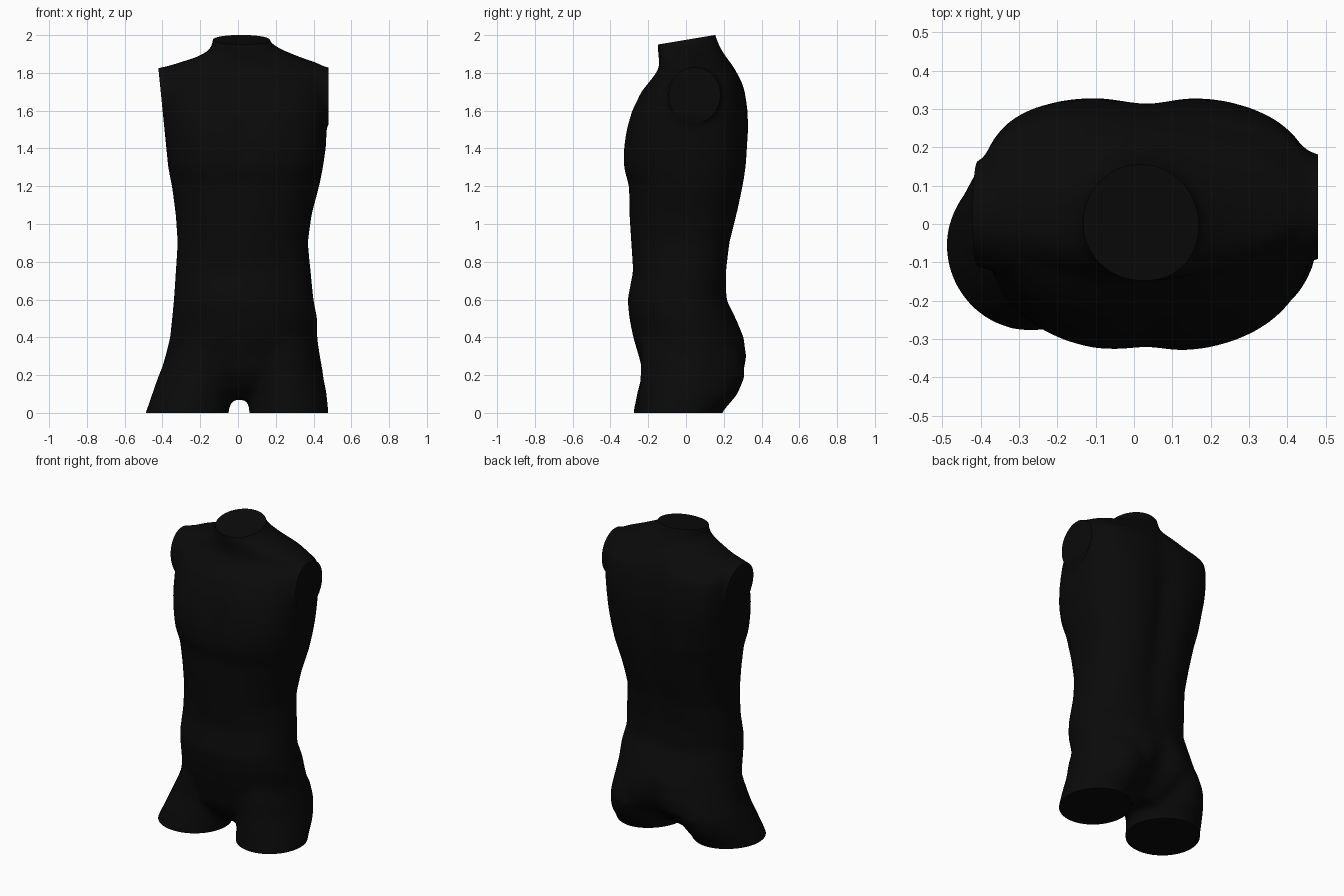
import bpy
import bmesh
import math
from mathutils import Vector

cube = bpy.data.objects.get("Cube")
if cube:
    bpy.data.objects.remove(cube, do_unlink=True)

SEGMENTS = 48
MIDLINE = 0.03


def signed_power(value, power):
    return math.copysign(abs(value) ** power, value)


def bump(value, centre, width):
    return math.exp(-((value - centre) / width) ** 2)


def ramp(z, low, high, start, end):
    """Blend from start to end as z climbs from low to high."""
    t = min(max((z - low) / (high - low), 0), 1)
    return start + (end - start) * t


def loft(bm, rings):
    """Skin a closed solid through rings of points."""
    loops = [[bm.verts.new(p) for p in ring] for ring in rings]
    for low, high in zip(loops, loops[1:]):
        for i in range(SEGMENTS):
            j = (i + 1) % SEGMENTS
            bm.faces.new((low[i], low[j], high[j], high[i]))
    bm.faces.new(loops[0][::-1])
    bm.faces.new(loops[-1])


def section(z, left, right, front, back, front_power=2.0, back_power=2.0, skew=0.0):
    """Rounded cross-section, squarer where the power is higher."""
    points = []
    for i in range(SEGMENTS):
        angle = math.tau * i / SEGMENTS
        c, s = math.cos(angle), math.sin(angle)
        power = back_power if s > 0 else front_power
        if s > 0 and c < 0:
            power += skew
        x = (left + right) / 2 + (right - left) / 2 * signed_power(c, 2 / power)
        y = (front + back) / 2 + (back - front) / 2 * signed_power(s, 2 / power)
        points.append((x, y, z))
    return points


def trunk_section(z, *extents):
    """Cross-section creased along the spine and breastbone."""
    front_power = ramp(z, 0.9, 1.5, 2.08, 2.5)
    back_power = ramp(z, 0.4, 0.7, 1.95, 2.5) + ramp(z, 1.1, 1.6, 0, 0.4)
    skew = ramp(z, 1.2, 1.6, 0, 0.6)
    points = []
    for x, y, z in section(z, *extents, front_power, back_power, skew):
        if y > 0:
            depth = 0.035 * bump(z, 1.2, 0.5) + 0.06 * bump(z, 0.2, 0.17)
            y -= depth * bump(x, MIDLINE, 0.08)
        else:
            y += 0.025 * bump(z, 1.45, 0.2) * bump(x, MIDLINE, 0.06)
        points.append((x, y, z))
    return points


# Torso: height, right side, left side, front, back
TRUNK = [
    (0.07, -0.22, 0.26, -0.10, 0.15),
    (0.14, -0.34, 0.38, -0.18, 0.25),
    (0.22, -0.41, 0.45, -0.23, 0.325),
    (0.30, -0.385, 0.435, -0.25, 0.34),
    (0.40, -0.36, 0.42, -0.28, 0.32),
    (0.50, -0.35, 0.42, -0.30, 0.27),
    (0.60, -0.34, 0.40, -0.31, 0.22),
    (0.75, -0.33, 0.385, -0.28, 0.22),
    (0.90, -0.32, 0.37, -0.29, 0.24),
    (1.05, -0.33, 0.39, -0.30, 0.28),
    (1.20, -0.35, 0.43, -0.305, 0.31),
    (1.30, -0.37, 0.45, -0.335, 0.325),
    (1.40, -0.38, 0.465, -0.335, 0.33),
    (1.50, -0.39, 0.47, -0.32, 0.335),
    (1.60, -0.395, 0.475, -0.29, 0.33),
    (1.70, -0.40, 0.475, -0.24, 0.315),
    (1.76, -0.40, 0.475, -0.19, 0.295),
]
# Shoulder slope and neck
NECK = [
    (1.81, -0.40, 0.47, -0.15, 0.265),
    (1.85, -0.33, 0.43, -0.14, 0.24),
    (1.88, -0.23, 0.34, -0.145, 0.215),
    (1.92, -0.15, 0.24, -0.15, 0.19),
    (1.96, -0.135, 0.17, -0.15, 0.17),
    (2.10, -0.12, 0.145, -0.15, 0.125),
]
# Thigh stumps, run past the ground so they can be cut flat
RIGHT_THIGH = [
    (-0.10, -0.52, -0.05, -0.28, 0.16),
    (0.00, -0.49, -0.05, -0.28, 0.17),
    (0.10, -0.455, -0.03, -0.26, 0.25),
    (0.20, -0.42, 0.00, -0.235, 0.30),
    (0.30, -0.37, 0.00, -0.23, 0.29),
    (0.42, -0.31, -0.02, -0.22, 0.22),
]
LEFT_THIGH = [
    (-0.10, 0.06, 0.48, -0.26, 0.18),
    (0.00, 0.06, 0.48, -0.26, 0.19),
    (0.10, 0.05, 0.47, -0.25, 0.275),
    (0.20, 0.03, 0.45, -0.24, 0.315),
    (0.30, 0.03, 0.43, -0.24, 0.30),
    (0.42, 0.05, 0.38, -0.23, 0.22),
]

bm = bmesh.new()
loft(bm, [trunk_section(*row) for row in TRUNK] + [section(*row) for row in NECK])
for thigh in (RIGHT_THIGH, LEFT_THIGH):
    loft(bm, [section(*row, back_power=1.85) for row in thigh])

# Arm stumps, widening into the shoulders
for root, tip, depth in ((0.30, 0.56, 0.045), (-0.22, -0.49, 0.025)):
    rings = []
    for x, radius in ((root, 0.19), (tip, 0.125)):
        rings.append([(x, depth + 0.95 * radius * math.cos(math.tau * i / SEGMENTS),
                       1.685 + radius * math.sin(math.tau * i / SEGMENTS))
                      for i in range(SEGMENTS)])
    loft(bm, rings)

bmesh.ops.recalc_face_normals(bm, faces=bm.faces)
mesh = bpy.data.meshes.new("torso")
bm.to_mesh(mesh)
bm.free()
torso = bpy.data.objects.new("torso", mesh)
bpy.context.collection.objects.link(torso)
bpy.ops.object.select_all(action="DESELECT")
bpy.context.view_layer.objects.active = torso
torso.select_set(True)

# Merge the volumes into one soft skin
remesh = torso.modifiers.new("merge", "REMESH")
remesh.mode = "VOXEL"
remesh.voxel_size = 0.016
smooth = torso.modifiers.new("soften", "SMOOTH")
smooth.factor = 0.5
smooth.iterations = 14
for name in ("merge", "soften"):
    bpy.ops.object.modifier_apply(modifier=name)

# Cut the thighs, arms and neck flat
bm = bmesh.new()
bm.from_mesh(torso.data)


def cut(point, normal, floor):
    faces = [f for f in bm.faces if f.calc_center_median().z > floor]
    edges = {e for f in faces for e in f.edges}
    verts = {v for f in faces for v in f.verts}
    bmesh.ops.bisect_plane(bm, geom=list(verts) + list(edges) + faces,
                           plane_co=Vector(point),
                           plane_no=Vector(normal).normalized(),
                           clear_outer=True)
    rim = [e for e in bm.edges if e.is_boundary]
    if rim:
        bmesh.ops.holes_fill(bm, edges=rim, sides=0)


cut((0, 0, 0), (0, 0, -1), -1)
cut((0.48, 0, 1.68), (1, 0, 0), 1.3)
cut((-0.407, 0, 1.68), (-1, 0, -0.1), 1.3)
cut((0, 0.15, 2), (0, -0.05, 0.3), 1.6)
bmesh.ops.recalc_face_normals(bm, faces=bm.faces)
bm.to_mesh(torso.data)
bm.free()

# Single dark colour
black = bpy.data.materials.new("matte black")
black.use_nodes = True
colour = (0.003, 0.003, 0.003, 1)
black.diffuse_color = colour
black.node_tree.nodes["Principled BSDF"].inputs["Base Color"].default_value = colour
torso.data.materials.clear()
torso.data.materials.append(black)
bpy.ops.object.shade_smooth_by_angle(angle=math.radians(40))
